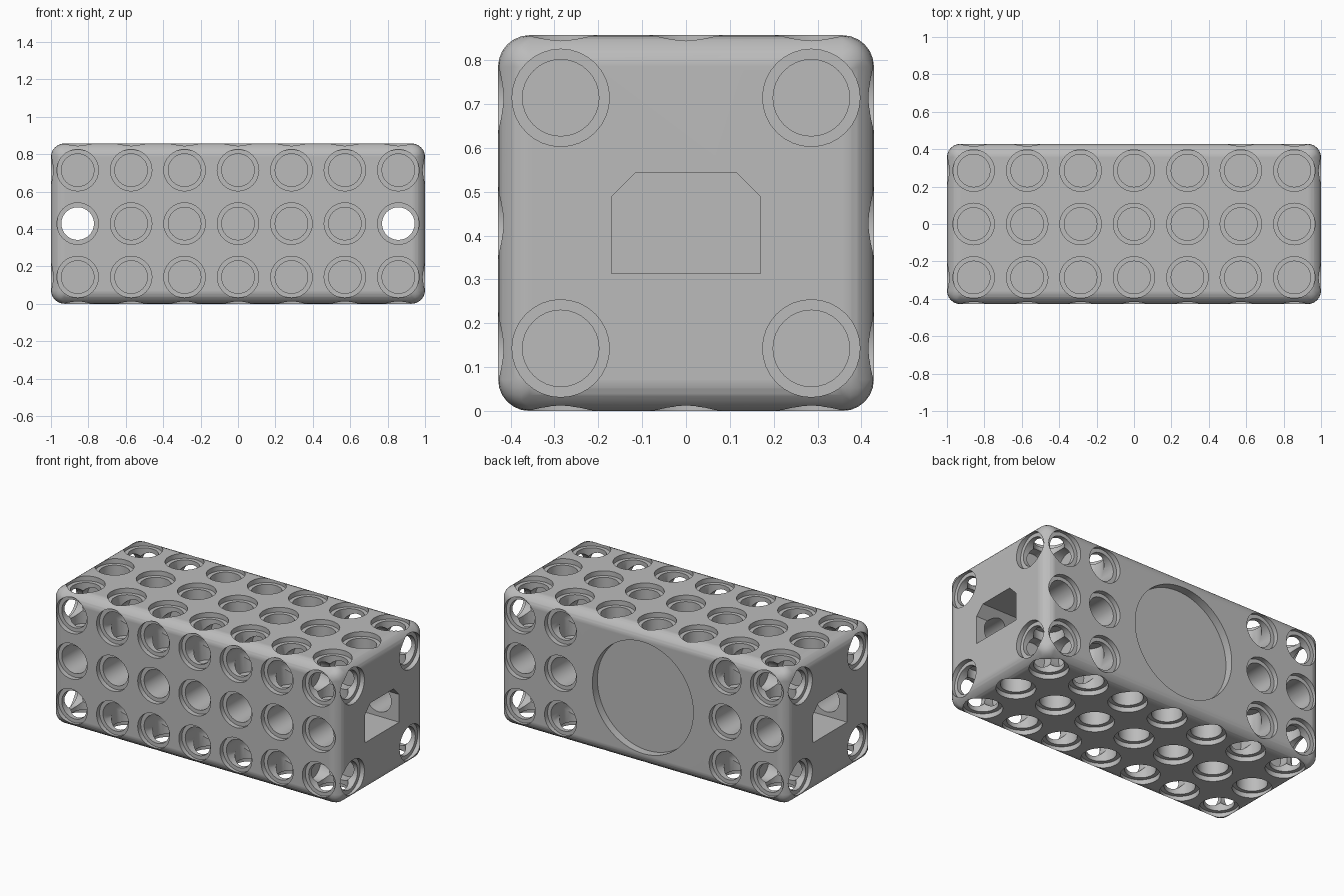
import bpy, bmesh, math
from mathutils import Matrix, Vector

old = bpy.data.objects.get("Cube")
if old:
    bpy.data.objects.remove(old, do_unlink=True)

PITCH = 2 / 7
LENGTH, WIDTH = 7 * PITCH, 3 * PITCH
HALF = WIDTH / 2
BORE, RIM, RIM_DEPTH, OUT = 0.0872, 0.111, 0.03, 0.05

grey = bpy.data.materials.new("mid grey")
grey.use_nodes = True
grey.diffuse_color = (0.5, 0.5, 0.5, 1)
grey.node_tree.nodes["Principled BSDF"].inputs["Base Color"].default_value = (0.5, 0.5, 0.5, 1)


def make_object(name, bm):
    bmesh.ops.recalc_face_normals(bm, faces=bm.faces)
    mesh = bpy.data.meshes.new(name)
    bm.to_mesh(mesh)
    bm.free()
    obj = bpy.data.objects.new(name, mesh)
    bpy.context.collection.objects.link(obj)
    return obj


def loft(bm, rings):
    """Closed solid through matching rings of points."""
    rings = [[bm.verts.new(p) for p in ring] for ring in rings]
    n = len(rings[0])
    for a, b in zip(rings, rings[1:]):
        for i in range(n):
            j = (i + 1) % n
            bm.faces.new((a[i], a[j], b[j], b[i]))
    bm.faces.new(rings[0])
    bm.faces.new(rings[-1])


def turn(bm, profile, origin, direction, sides=32):
    """Revolve (radius, height) pairs about an axis leaving the face."""
    frame = Matrix.Translation(origin) @ Vector(direction).to_track_quat('Z', 'Y').to_matrix().to_4x4()
    angles = [math.tau * i / sides for i in range(sides)]
    loft(bm, [[frame @ Vector((r * math.cos(a), r * math.sin(a), h)) for a in angles]
              for r, h in profile])


def hole(bm, origin, direction, through=False):
    mouth = [(RIM, OUT), (RIM, -RIM_DEPTH), (BORE, -RIM_DEPTH)]
    if through:
        end = [(r, -WIDTH - h) for r, h in reversed(mouth)]
    else:
        end = [(BORE, -PITCH)]
    turn(bm, mouth + end, origin, direction)


# Rounded block
bm = bmesh.new()
bmesh.ops.create_cube(bm, size=1)
bmesh.ops.scale(bm, vec=(LENGTH, WIDTH, WIDTH), verts=bm.verts)
bmesh.ops.translate(bm, vec=(0, 0, HALF), verts=bm.verts)
bmesh.ops.bevel(bm, geom=bm.edges[:], offset=0.072, segments=6, profile=0.5, affect='EDGES')
beam = make_object("beam_block", bm)
beam.data.materials.append(grey)

columns = [i * PITCH for i in range(-3, 4)]
rows = [-PITCH, 0, PITCH]

# Pin holes in the top and bottom
bm = bmesh.new()
for x in columns:
    for y in rows:
        hole(bm, (x, y, WIDTH), (0, 0, 1))
        hole(bm, (x, y, 0), (0, 0, -1))
vertical = make_object("vertical_hole_cutter", bm)

# Pin holes in the front and back, with a round recess in the back
bm = bmesh.new()
for i, x in enumerate(columns):
    for row in rows:
        through = row == 0 and i in (0, 6)
        hole(bm, (x, -HALF, HALF + row), (0, -1, 0), through)
        if i in (0, 1, 5, 6) and not through:
            hole(bm, (x, HALF, HALF + row), (0, 1, 0))
turn(bm, [(0.35, OUT), (0.35, -0.05)], (0, HALF, HALF), (0, 1, 0), 96)
crosswise = make_object("crosswise_hole_cutter", bm)

# Corner holes and a chamfered pocket in each end
outline = [(-0.17, 0.314), (0.17, 0.314), (0.17, 0.488),
           (0.115, 0.544), (-0.115, 0.544), (-0.17, 0.488)]
bm = bmesh.new()
for side in (-1, 1):
    for y in (-PITCH, PITCH):
        for z in (-PITCH, PITCH):
            hole(bm, (side, y, HALF + z), (side, 0, 0))
    loft(bm, [[(side * x, y, z) for y, z in outline] for x in (1 + OUT, 1 - PITCH)])
lengthwise = make_object("lengthwise_hole_cutter", bm)

# Cut the block, then remove the cutters
for cutter in (vertical, crosswise, lengthwise):
    cutter.hide_render = True
    mod = beam.modifiers.new(cutter.name, 'BOOLEAN')
    mod.operation, mod.solver, mod.object = 'DIFFERENCE', 'EXACT', cutter
bpy.context.view_layer.update()
cut = bpy.data.meshes.new_from_object(beam.evaluated_get(bpy.context.evaluated_depsgraph_get()))
beam.modifiers.clear()
beam.data = cut
for cutter in (vertical, crosswise, lengthwise):
    bpy.data.objects.remove(cutter, do_unlink=True)
cut.materials.clear()
cut.materials.append(grey)
for face in cut.polygons:
    face.material_index = 0

# Smooth rounds with crisp hole edges
bpy.ops.object.select_all(action='DESELECT')
beam.select_set(True)
bpy.context.view_layer.objects.active = beam
bpy.ops.object.shade_smooth_by_angle(angle=math.radians(30))
weighted = beam.modifiers.new("even_shading", 'WEIGHTED_NORMAL')
weighted.keep_sharp = True
